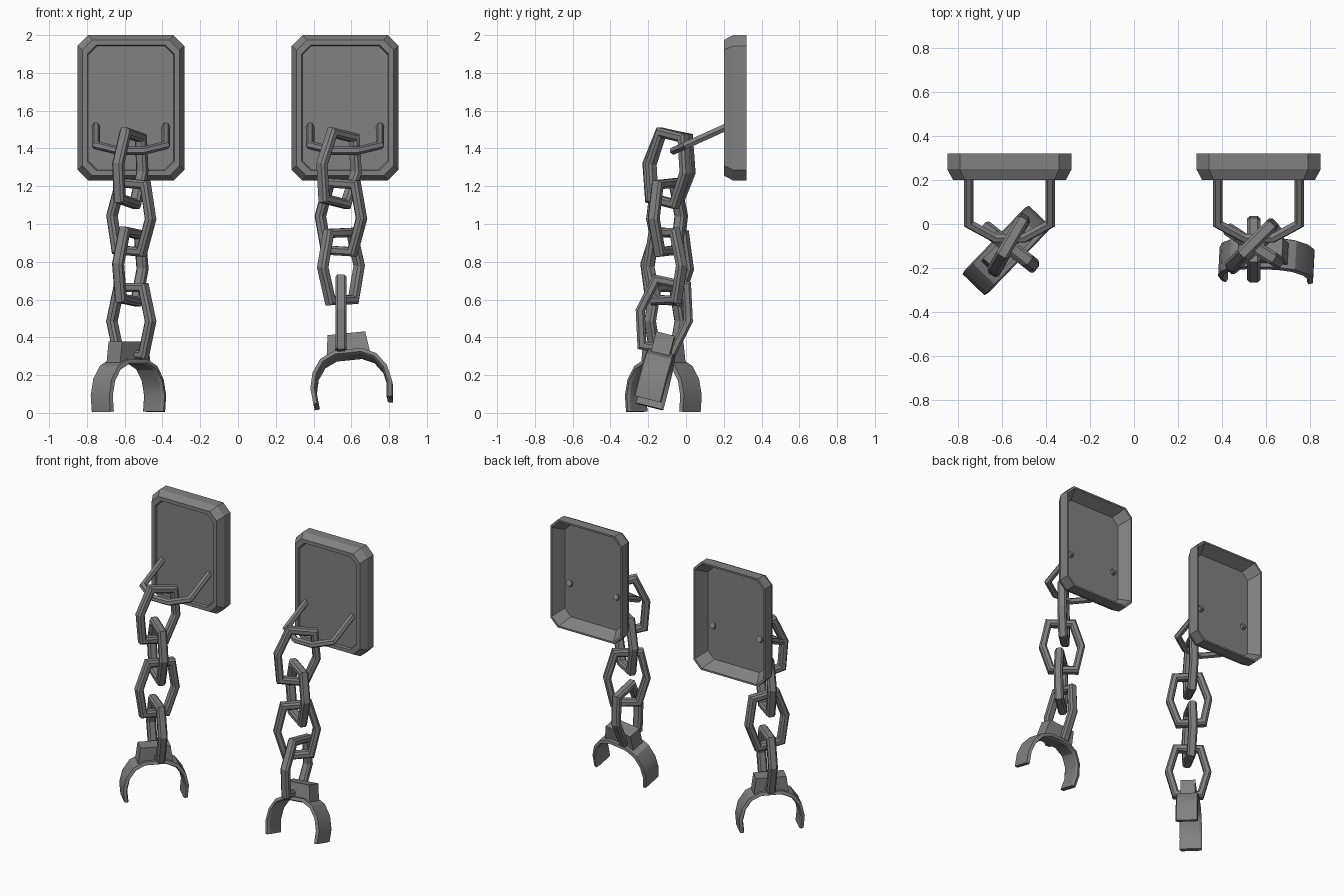
import bpy, bmesh, math
from mathutils import Matrix, Vector

cube = bpy.data.objects.get("Cube")
if cube:
    bpy.data.objects.remove(cube, do_unlink=True)

iron = bpy.data.materials.new("iron_grey")
iron.use_nodes = True
iron.diffuse_color = (0.22, 0.22, 0.22, 1)
iron.node_tree.nodes["Principled BSDF"].inputs["Base Color"].default_value = (0.22, 0.22, 0.22, 1)


def finish(name, bm, matrix=Matrix()):
    bmesh.ops.recalc_face_normals(bm, faces=bm.faces)
    bm.transform(matrix)
    mesh = bpy.data.meshes.new(name)
    bm.to_mesh(mesh)
    bm.free()
    mesh.materials.append(iron)
    obj = bpy.data.objects.new(name, mesh)
    bpy.context.collection.objects.link(obj)
    return obj


def bridge(bm, a, b):
    for i in range(len(a)):
        j = (i + 1) % len(a)
        bm.faces.new((a[i], a[j], b[j], b[i]))


def sweep(name, path, section, closed, side, matrix=Matrix()):
    """Sweep a section (in-plane offset, sideways offset) along a mitred flat path."""
    bm = bmesh.new()
    pts = [Vector(p) for p in path]
    n, rings = len(pts), []
    for i, p in enumerate(pts):
        before = (p - pts[i - 1]).normalized() if closed or i else None
        after = (pts[(i + 1) % n] - p).normalized() if closed or i < n - 1 else None
        before, after = before or after, after or before
        across = (before + after).normalized().cross(side)
        stretch = 1 / max(0.5, math.sqrt((1 + before.dot(after)) / 2))
        rings.append([bm.verts.new(p + across * (s * stretch) + side * t) for s, t in section])
    for i in range(n if closed else n - 1):
        bridge(bm, rings[i], rings[(i + 1) % n])
    if not closed:
        bm.faces.new(rings[0])
        bm.faces.new(rings[-1])
    return finish(name, bm, matrix)


def place(x, y, z, yaw, roll=0, lean=0):
    return (Matrix.Translation((x, y, z)) @ Matrix.Rotation(math.radians(yaw), 4, "Z")
            @ Matrix.Rotation(math.radians(lean), 4, "X")
            @ Matrix.Rotation(math.radians(roll), 4, "Y"))


def hexagon(rx, ry):
    return [(rx * math.cos(k * math.pi / 3), ry * math.sin(k * math.pi / 3)) for k in range(6)]


def wall_plate(name, x):
    """Hollow dish with clipped corners: back rim, bevelled front, sunken panel."""
    bm = bmesh.new()

    def ring(inset, y):
        w, h, c = 0.283 - inset, 0.385 - inset, 0.057 - inset * 0.15
        corners = [(w - c, h), (w, h - c), (w, c - h), (w - c, -h),
                   (c - w, -h), (-w, c - h), (-w, h - c), (c - w, h)]
        return [bm.verts.new((u, y, v)) for u, v in corners]

    rings = [ring(*r) for r in ((0.055, 0.235), (0.012, 0.32), (0, 0.32), (0, 0.25),
                                (0.026, 0.20), (0.052, 0.20), (0.057, 0.215))]
    for a, b in zip(rings, rings[1:]):
        bridge(bm, a, b)
    bm.faces.new(rings[0])
    bm.faces.new(rings[-1])
    finish(name, bm, Matrix.Translation((x, 0, 1.615)))


def hook_bar(name, x):
    half = [(0.185, 0.25, 1.53), (0.185, 0.0, 1.417), (0.065, -0.065, 1.388)]
    path = half + [(-u, y, z) for u, y, z in reversed(half)]
    slope = Vector((0, -0.113, 0.25)).normalized()
    sweep(name, path, hexagon(0.022, 0.022), False, slope, Matrix.Translation((x, 0, 0)))


def link(name, *where):
    path = [(0.13, 0, 0), (0.083, 0, 0.178), (-0.083, 0, 0.178),
            (-0.13, 0, 0), (-0.083, 0, -0.178), (0.083, 0, -0.178)]
    bar = [(-0.024, -0.018), (-0.012, -0.03), (0.012, -0.03), (0.024, -0.018),
           (0.024, 0.018), (0.012, 0.03), (-0.012, 0.03), (-0.024, 0.018)]
    sweep(name, path, bar, True, Vector((0, 1, 0)), place(*where))


def cuff(name, *where):
    """Open wrist band with a lug on its crown."""
    half = [(0.195, 0, -0.275), (0.203, 0, -0.19), (0.185, 0, -0.11), (0.14, 0, -0.045), (0.07, 0, -0.012)]
    path = half + [(-u, y, z) for u, y, z in reversed(half)]
    band = [(-0.014, -0.068), (-0.014, 0.068), (0.006, 0.075), (0.014, 0.06),
            (0.014, -0.06), (0.006, -0.075)]
    obj = sweep(name + "_band", path, band, False, Vector((0, 1, 0)), place(*where))
    bpy.ops.object.select_all(action="DESELECT")
    obj.select_set(True)
    bpy.context.view_layer.objects.active = obj
    bpy.ops.object.shade_smooth_by_angle(angle=math.radians(28))
    bm = bmesh.new()
    bmesh.ops.create_cube(bm, size=1)
    for v in bm.verts:
        taper = 0.2 if v.co.z > 0 else 0.23
        v.co = Vector((v.co.x * taper, v.co.y * 0.1, 0.04 + v.co.z * 0.11))
    finish(name + "_lug", bm, place(*where))


for side, x in (("right", -0.567), ("left", 0.567)):
    wall_plate(side + "_wall_plate", x)
    hook_bar(side + "_hook_bar", x)

# Chain links from top to bottom: position, turn, tilt
chains = {
    "right": [(-0.57, -0.09, 1.295, 60, 10), (-0.565, -0.1, 1.035, -38, 4),
              (-0.57, -0.1, 0.775, 60, 6), (-0.565, -0.11, 0.485, -38, 0)],
    "left": [(0.535, -0.095, 1.295, 45, 10), (0.545, -0.1, 1.035, -33, 3),
             (0.545, -0.11, 0.775, 42, -2), (0.545, -0.115, 0.515, 90, 12)],
}
for side, links in chains.items():
    for number, where in enumerate(links, 1):
        link(f"{side}_chain_link_{number}", *where)

# Wrist cuffs hang from the last links
cuff("right_cuff", -0.58, -0.12, 0.282, 46)
cuff("left_cuff", 0.585, -0.13, 0.318, -3, -6, -14)
